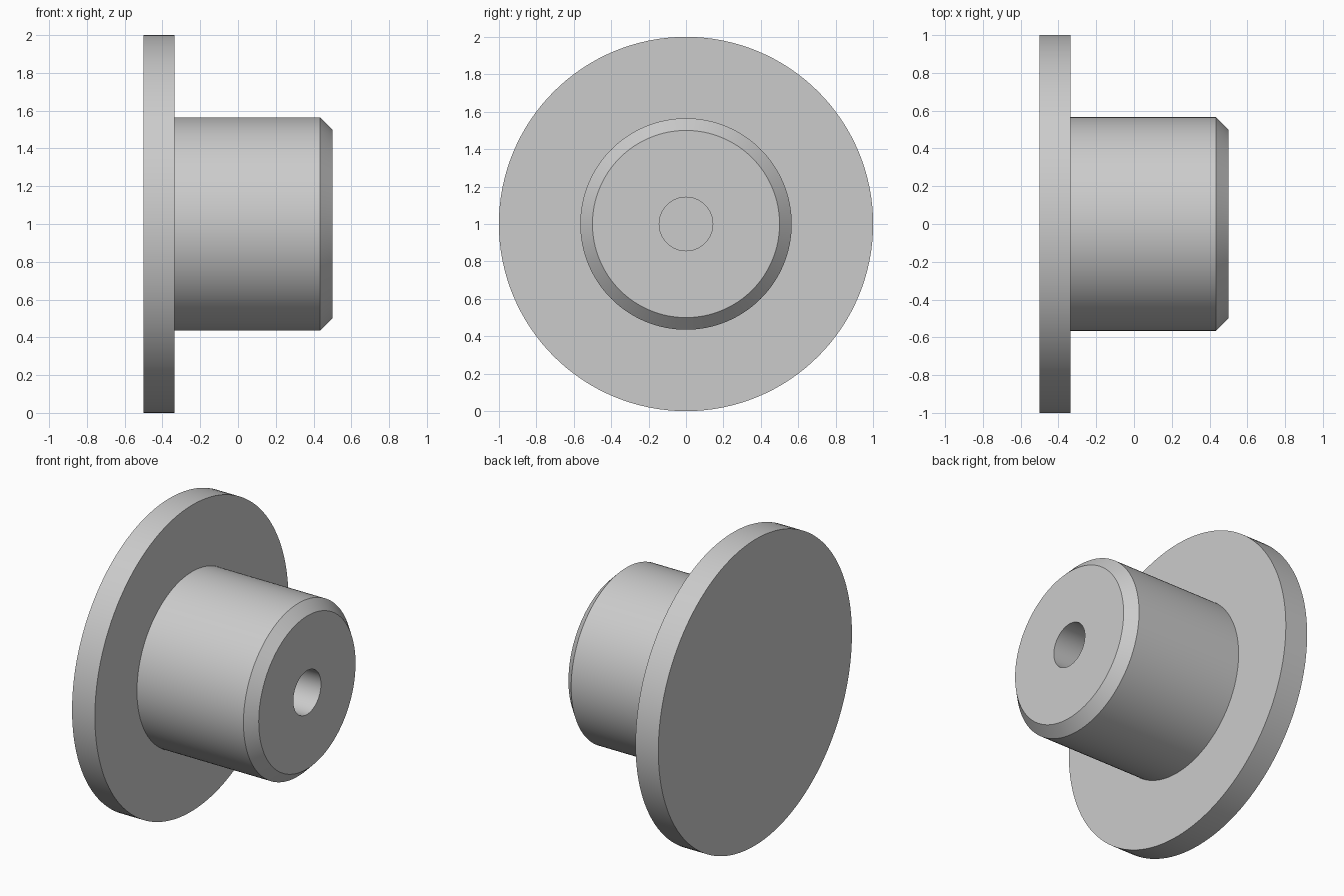
import bpy, bmesh, math
from mathutils import Vector

cube = bpy.data.objects.get("Cube")
if cube:
    bpy.data.objects.remove(cube, do_unlink=True)

SEGMENTS = 128
CENTRE = Vector((0, 0, 1))

# Single grey material
grey = bpy.data.materials.new("light_grey")
grey.use_nodes = True
colour = (0.6, 0.6, 0.6, 1)
grey.diffuse_color = colour
grey.node_tree.nodes["Principled BSDF"].inputs["Base Color"].default_value = colour

# Half section as (x, radius): flange, boss, chamfer, blind bore
profile = [
    (-0.5, 0), (-0.5, 1.0), (-0.335, 1.0),
    (-0.335, 0.565), (0.435, 0.565), (0.5, 0.5),
    (0.5, 0.143), (-0.335, 0.143), (-0.335, 0),
]


def lathe(name, section):
    """Revolve a section around the x axis through CENTRE."""
    bm = bmesh.new()
    verts = [bm.verts.new(CENTRE + Vector((x, 0, r))) for x, r in section]
    edges = [bm.edges.new(pair) for pair in zip(verts, verts[1:])]
    bmesh.ops.spin(bm, geom=verts + edges, cent=CENTRE, axis=(1, 0, 0),
                   angle=math.tau, steps=SEGMENTS)
    bmesh.ops.remove_doubles(bm, verts=bm.verts, dist=0.0001)
    bmesh.ops.recalc_face_normals(bm, faces=bm.faces)
    mesh = bpy.data.meshes.new(name)
    bm.to_mesh(mesh)
    bm.free()
    obj = bpy.data.objects.new(name, mesh)
    bpy.context.collection.objects.link(obj)
    return obj


# Flanged plug with a central hole
plug = lathe("flanged_plug", profile)
plug.data.materials.append(grey)
bpy.ops.object.select_all(action="DESELECT")
plug.select_set(True)
bpy.context.view_layer.objects.active = plug
bpy.ops.object.shade_smooth_by_angle(angle=math.radians(30))
